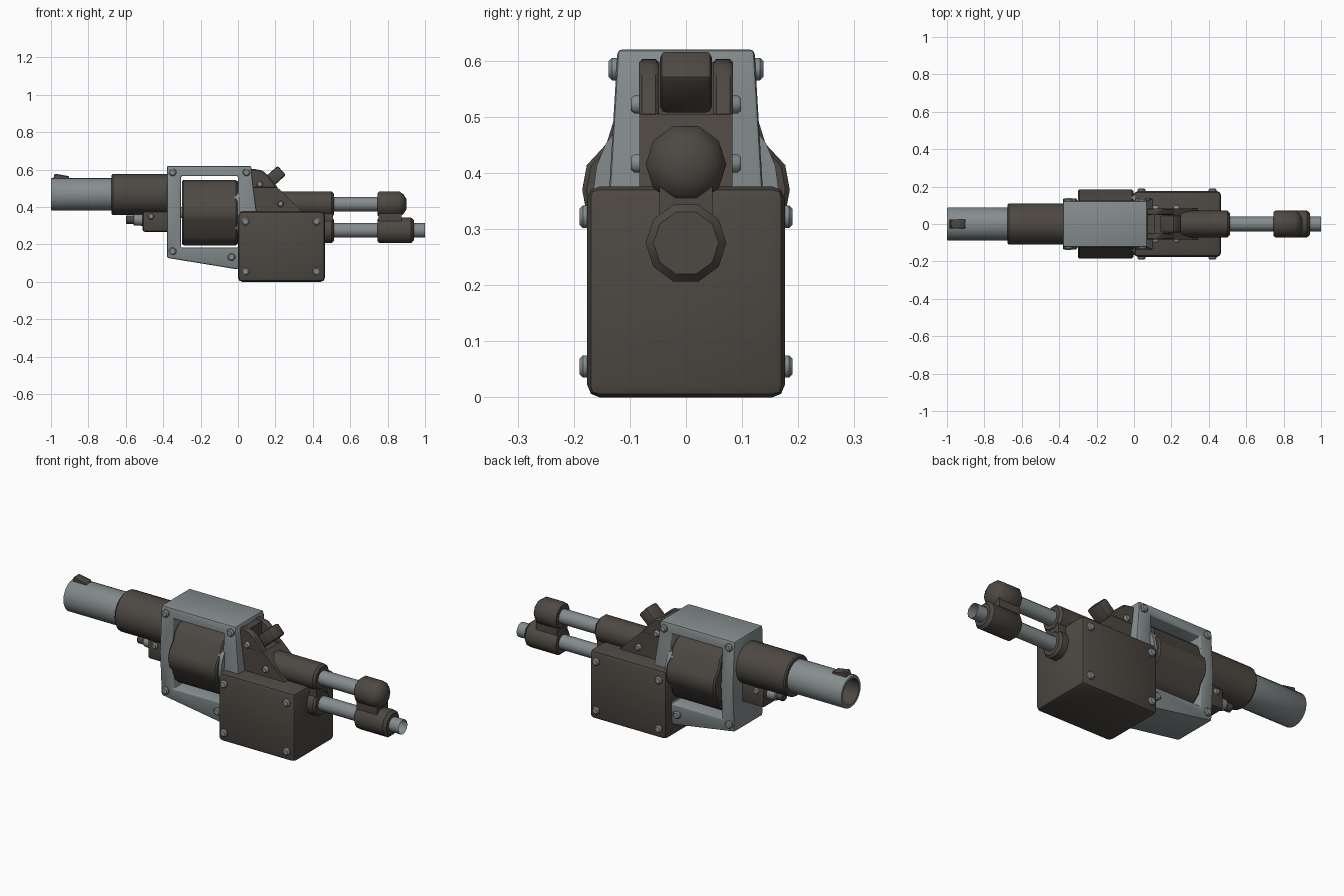
import bpy, bmesh, math
from mathutils import Matrix

if "Cube" in bpy.data.objects:
    bpy.data.objects.remove(bpy.data.objects["Cube"])


def material(name, rgb):
    m = bpy.data.materials.new(name)
    m.diffuse_color = (*rgb, 1)
    m.use_nodes = True
    m.node_tree.nodes["Principled BSDF"].inputs["Base Color"].default_value = m.diffuse_color
    return m


BROWN = material("dark_brown_metal", (0.075, 0.065, 0.055))
GREY = material("steel_grey", (0.235, 0.265, 0.27))


def finish(name, bm, mat):
    me = bpy.data.meshes.new(name)
    bm.to_mesh(me)
    bm.free()
    ob = bpy.data.objects.new(name, me)
    bpy.context.collection.objects.link(ob)
    me.materials.append(mat)
    return ob


def lathe(name, prof, z, n, mat, y=0, caps=True, shape=None):
    """Revolve (x, radius) pairs about an x-parallel axis."""
    bm = bmesh.new()
    ang = shape or [(2 * math.pi * k / n, 1) for k in range(n)]
    rings = [[bm.verts.new((x, y + r * s * math.cos(a), z + r * s * math.sin(a)))
              for a, s in ang] for x, r in prof]
    n = len(ang)
    for p, q in zip(rings, rings[1:]):
        for j in range(n):
            k = (j + 1) % n
            bm.faces.new((p[j], p[k], q[k], q[j]))
    if caps:
        bm.faces.new(rings[0][::-1])
        bm.faces.new(rings[-1])
    return finish(name, bm, mat)


def prism(name, pts, hw, mat, bevel=0.0, segs=2):
    """Extrude an (x, z) outline to +-hw in y."""
    bm = bmesh.new()
    a = [bm.verts.new((x, -hw, z)) for x, z in pts]
    b = [bm.verts.new((x, hw, z)) for x, z in pts]
    bm.faces.new(a)
    bm.faces.new(b[::-1])
    for i in range(len(pts)):
        j = (i + 1) % len(pts)
        bm.faces.new((a[j], a[i], b[i], b[j]))
    bmesh.ops.recalc_face_normals(bm, faces=bm.faces)
    if bevel:
        bmesh.ops.bevel(bm, geom=bm.edges[:], offset=bevel, segments=segs,
                        profile=0.5, affect='EDGES')
    return finish(name, bm, mat)


def box(name, x0, x1, z0, z1, hw, mat, bevel=0.0, segs=2):
    return prism(name, [(x0, z0), (x1, z0), (x1, z1), (x0, z1)], hw, mat, bevel, segs)


def bolts(name, spots, y, r=0.021):
    """Round bolt heads on both sides; y is the head's outer face."""
    for i, (x, z) in enumerate(spots):
        for s in (-1, 1):
            ob = lathe(f"{name}_{i}_{'left' if s < 0 else 'right'}",
                       [(-0.04, r), (-0.006, r), (0, r * 0.7)], 0, 10, GREY)
            ob.data.transform(Matrix.Translation((x, s * y, z)) @
                              Matrix.Rotation(s * math.pi / 2, 4, 'Z'))


# Barrel with dark bore, sleeve and front sight
barrel = lathe("barrel", [(-0.85, 0.07), (-1, 0.07), (-1, 0.084), (-0.995, 0.088),
                          (-0.6, 0.088)], 0.468, 20, GREY)
barrel.data.materials.append(BROWN)
for f in barrel.data.polygons:
    if math.hypot(f.center.y, f.center.z - 0.468) < 0.072:
        f.material_index = 1
lathe("barrel_sleeve", [(-0.675, 0.104), (-0.668, 0.11), (-0.34, 0.11)], 0.467, 20, BROWN)
prism("front_sight", [(-0.99, 0.545), (-0.9, 0.545), (-0.905, 0.565), (-0.98, 0.578)],
      0.024, BROWN, 0.004, 1)

# Ejector housing under the barrel
box("ejector_housing", -0.51, -0.35, 0.267, 0.39, 0.055, BROWN, 0.012)
lathe("ejector_collar", [(-0.56, 0.024), (-0.555, 0.03), (-0.5, 0.034)], 0.332, 12, GREY)
lathe("ejector_tip", [(-0.6, 0.018), (-0.595, 0.023), (-0.555, 0.023)], 0.332, 12, BROWN)
bolts("ejector_bolt", [(-0.465, 0.35)], 0.064, 0.017)

# Open frame around the drum, widest at mid height
outer = [(-0.38, 0.62), (0.07, 0.62), (0.078, 0.54), (0.1, 0.37),
         (0.1, 0.12), (0.0, 0.066), (-0.38, 0.128), (-0.38, 0.37)]
inner = [(-0.305, 0.565), (0, 0.565), (0, 0.5), (0, 0.37),
         (0, 0.25), (0, 0.183), (-0.305, 0.183), (-0.305, 0.37)]
bm = bmesh.new()


def frame_loop(pts, s):
    return [bm.verts.new((x, s * (0.137 - 0.06 * abs(z - 0.37)), z)) for x, z in pts]


of, ob_, nf, nb = (frame_loop(outer, -1), frame_loop(outer, 1),
                   frame_loop(inner, -1), frame_loop(inner, 1))
for i in range(8):
    j = (i + 1) % 8
    for p, q in ((of, nf), (nf, nb), (nb, ob_), (ob_, of)):
        bm.faces.new((p[i], p[j], q[j], q[i]))
bmesh.ops.recalc_face_normals(bm, faces=bm.faces)
sharp = [e for e in bm.edges if e.calc_face_angle(0) > 0.6]
bmesh.ops.bevel(bm, geom=sharp, offset=0.008, segments=2, profile=0.5, affect='EDGES')
finish("drum_frame", bm, GREY)
bolts("frame_bolt_top", [(-0.35, 0.585), (0.045, 0.585)], 0.138)
bolts("frame_bolt_bottom", [(-0.35, 0.163), (-0.035, 0.132)], 0.138)

# Six-lobed drum with its rear disc
lobes = [(math.radians(60 * k + d), s) for k in range(6)
         for d, s in ((-14, 0.985), (0, 1), (14, 0.985), (30, 0.885))]
lathe("drum", [(-0.3, 0.176), (-0.292, 0.185), (-0.012, 0.185), (-0.004, 0.177)],
      0.37, 0, BROWN, shape=lobes)
lathe("drum_rear_disc", [(-0.02, 0.165), (0.012, 0.165)], 0.37, 24, GREY)
lathe("drum_axle", [(-0.35, 0.03), (0.02, 0.03)], 0.37, 12, GREY)

# Receiver hump with hammer slot cheeks
hump = [(0.05, 0.3), (0.36, 0.3), (0.36, 0.36), (0.21, 0.505), (0.05, 0.505)]
prism("receiver_core", hump, 0.083, BROWN)
cheek = [(0.05, 0.5), (0.215, 0.5), (0.165, 0.565), (0.13, 0.595), (0.09, 0.603), (0.05, 0.603)]
for s in (-1, 1):
    c = prism(f"receiver_cheek_{'left' if s < 0 else 'right'}", cheek, 0.018, BROWN, 0.006, 1)
    c.data.transform(Matrix.Translation((0, s * 0.066, 0)))
box("receiver_bridge", 0.05, 0.11, 0.5, 0.598, 0.06, BROWN)
hammer = box("hammer", -0.065, 0.035, -0.033, 0.033, 0.046, BROWN, 0.01)
hammer.data.transform(Matrix.Translation((0.208, 0, 0.572)) @
                      Matrix.Rotation(-math.radians(42), 4, 'Y'))
bolts("receiver_bolt", [(0.117, 0.522), (0.228, 0.417)], 0.098, 0.017)

# Main housing box
box("main_housing", 0.0, 0.465, 0.0, 0.376, 0.176, BROWN, 0.022)
bolts("housing_bolt", [(x, z) for x in (0.04, 0.42) for z in (0.322, 0.055)], 0.19)

# Rear sockets, twin rods and end cap
UP, LOW = 0.415, 0.275
lathe("upper_socket", [(0.2, 0.072), (0.5, 0.072), (0.512, 0.06)], UP, 10, BROWN)
lathe("lower_socket", [(0.4, 0.072), (0.5, 0.072), (0.512, 0.06)], LOW, 10, BROWN)
box("socket_neck", 0.4, 0.508, 0.29, 0.4, 0.047, BROWN)
lathe("upper_rod", [(0.48, 0.039), (0.8, 0.039)], UP, 12, GREY)
lathe("lower_rod", [(0.48, 0.039), (1.0, 0.039)], LOW, 12, GREY, caps=False)
lathe("upper_end_cap", [(0.745, 0.062), (0.757, 0.072), (0.862, 0.072), (0.885, 0.055),
                        (0.9, 0.03)], UP, 10, BROWN)
lathe("lower_end_cap", [(0.745, 0.062), (0.757, 0.072), (0.925, 0.072), (0.94, 0.058)],
      LOW, 10, BROWN)
box("end_cap_neck", 0.75, 0.875, 0.29, 0.4, 0.047, BROWN)

# Smooth shading with sharp edges kept
for ob in bpy.context.scene.objects:
    ob.select_set(True)
    bpy.context.view_layer.objects.active = ob
bpy.ops.object.shade_smooth_by_angle(angle=math.radians(40))
